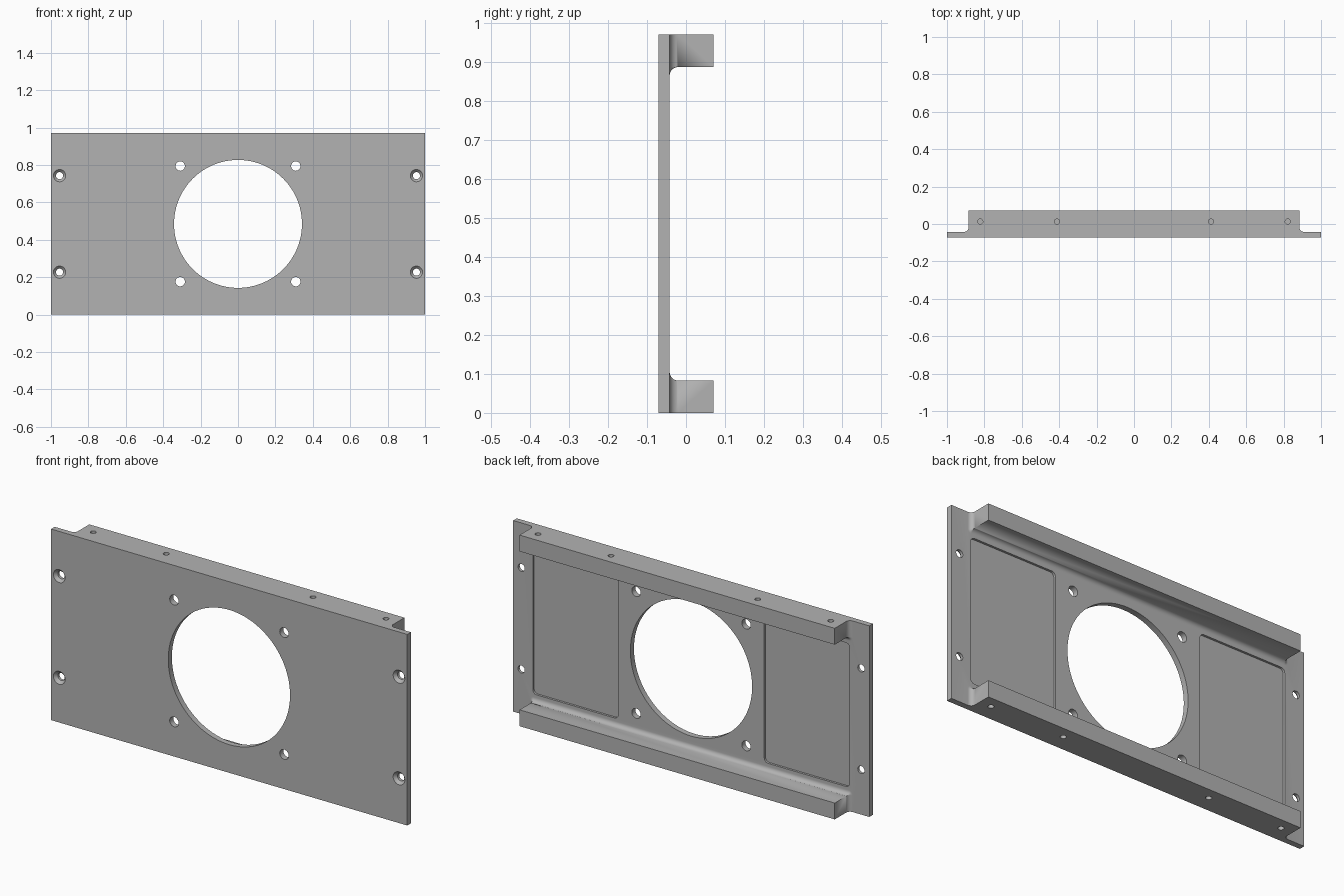
import bpy, bmesh, math
from math import cos, sin, pi
from mathutils import Matrix, Vector

if "Cube" in bpy.data.objects:
    bpy.data.objects.remove(bpy.data.objects["Cube"])

HEIGHT, FRONT, BACK, DEPTH = 0.97, -0.071, -0.042, 0.071
RAIL_X, RAIL_H, FILLET = 0.885, 0.083, 0.022

metal = bpy.data.materials.new("grey_metal")
metal.use_nodes = True
GREY = (0.45, 0.45, 0.45, 1)
metal.diffuse_color = GREY
metal.node_tree.nodes["Principled BSDF"].inputs["Base Color"].default_value = GREY


def loft(bm, rings):
    """Skin closed rings of points and cap both ends."""
    rows = [[bm.verts.new(p) for p in ring] for ring in rings]
    n = len(rows[0])
    for a, b in zip(rows, rows[1:]):
        for i in range(n):
            j = (i + 1) % n
            bm.faces.new((a[i], a[j], b[j], b[i]))
    bm.faces.new(rows[0])
    bm.faces.new(rows[-1])


def finish(bm, name):
    bmesh.ops.remove_doubles(bm, verts=bm.verts, dist=1e-5)
    bmesh.ops.recalc_face_normals(bm, faces=bm.faces)
    mesh = bpy.data.meshes.new(name)
    bm.to_mesh(mesh)
    bm.free()
    mesh.materials.append(metal)
    ob = bpy.data.objects.new(name, mesh)
    bpy.context.collection.objects.link(ob)
    return ob


def bore(bm, x, z, profile, sides=32):
    """Turned cutter along y; profile is (y, radius) pairs."""
    loft(bm, [[(x + r * cos(2 * pi * i / sides), y, z + r * sin(2 * pi * i / sides))
               for i in range(sides)] for y, r in profile])


def rounded_rect(x0, x1, z0, z1, r, y, steps=6):
    corners = [(x1 - r, z1 - r), (x0 + r, z1 - r), (x0 + r, z0 + r), (x1 - r, z0 + r)]
    return [(cx + r * cos(a), y, cz + r * sin(a))
            for k, (cx, cz) in enumerate(corners)
            for a in [(k + i / steps) * pi / 2 for i in range(steps + 1)]]


def make_rail(name, mirrored):
    """Rail whose root flares into the plate along its inner side and ends."""
    steps = 8
    levels = [((FRONT + BACK) / 2, FILLET)]
    for i in range(steps + 1):
        a = i / steps * pi / 2
        levels.append((BACK + FILLET * (1 - cos(a)), FILLET * (1 - sin(a))))
    levels.append((DEPTH, 0))
    rings = []
    for y, off in levels:
        right = [(RAIL_X + off * cos(a), y, RAIL_H + off * sin(a))
                 for a in [i / steps * pi / 2 for i in range(steps + 1)]]
        left = [(-x, y, z) for x, y, z in reversed(right)]
        ring = [(RAIL_X + off, y, 0)] + right + left + [(-RAIL_X - off, y, 0)]
        rings.append([(x, y, HEIGHT - z if mirrored else z) for x, y, z in ring])
    bm = bmesh.new()
    loft(bm, rings)
    return finish(bm, name)


# Flat plate
bm = bmesh.new()
bmesh.ops.create_cube(bm, size=1, matrix=Matrix.Translation((0, (FRONT + BACK) / 2, HEIGHT / 2))
                      @ Matrix.Diagonal((2, BACK - FRONT, HEIGHT, 1)))
panel = finish(bm, "mounting_panel")
rails = [make_rail("bottom_rail", False), make_rail("top_rail", True)]

# Cutters: fan opening, fan screw holes, countersunk holes, pockets, rail holes
bm = bmesh.new()
MID = HEIGHT / 2
bore(bm, 0, MID, [(-0.2, 0.342), (0.2, 0.342)], 96)
for sx in (-1, 1):
    for sz in (-1, 1):
        bore(bm, sx * 0.309, MID + sz * 0.309, [(-0.2, 0.025), (0.03, 0.025)])
        bore(bm, sx * 0.954, MID + sz * 0.258,
             [(-0.1, 0.033), (FRONT, 0.033), (FRONT + 0.015, 0.019), (0.1, 0.019)])
    x0, x1 = sorted((sx * 0.41, sx * 0.89))
    loft(bm, [rounded_rect(x0, x1, 0.12, HEIGHT - 0.12, 0.022, y) for y in (BACK - 0.011, 0)])
    for x in (sx * 0.412, sx * 0.822):
        for z in (0, HEIGHT):
            bmesh.ops.create_cone(bm, cap_ends=True, segments=24, radius1=0.014, radius2=0.014,
                                  depth=0.11, matrix=Matrix.Translation(Vector((x, 0.013, z))))
cutter = finish(bm, "hole_cutter")
cutter.hide_render = True

# Join the rails to the plate, then cut
for part, operation in [(r, "UNION") for r in rails] + [(cutter, "DIFFERENCE")]:
    mod = panel.modifiers.new(operation.lower(), "BOOLEAN")
    mod.object, mod.operation, mod.solver = part, operation, "EXACT"
bpy.context.view_layer.update()
graph = bpy.context.evaluated_depsgraph_get()
result = bpy.data.meshes.new_from_object(panel.evaluated_get(graph))
panel.modifiers.clear()
panel.data = result
for part in rails + [cutter]:
    bpy.data.objects.remove(part)

# Smooth the bores and fillets, keep edges crisp
bpy.ops.object.select_all(action="DESELECT")
panel.select_set(True)
bpy.context.view_layer.objects.active = panel
bpy.ops.object.shade_smooth_by_angle(angle=math.radians(30))
